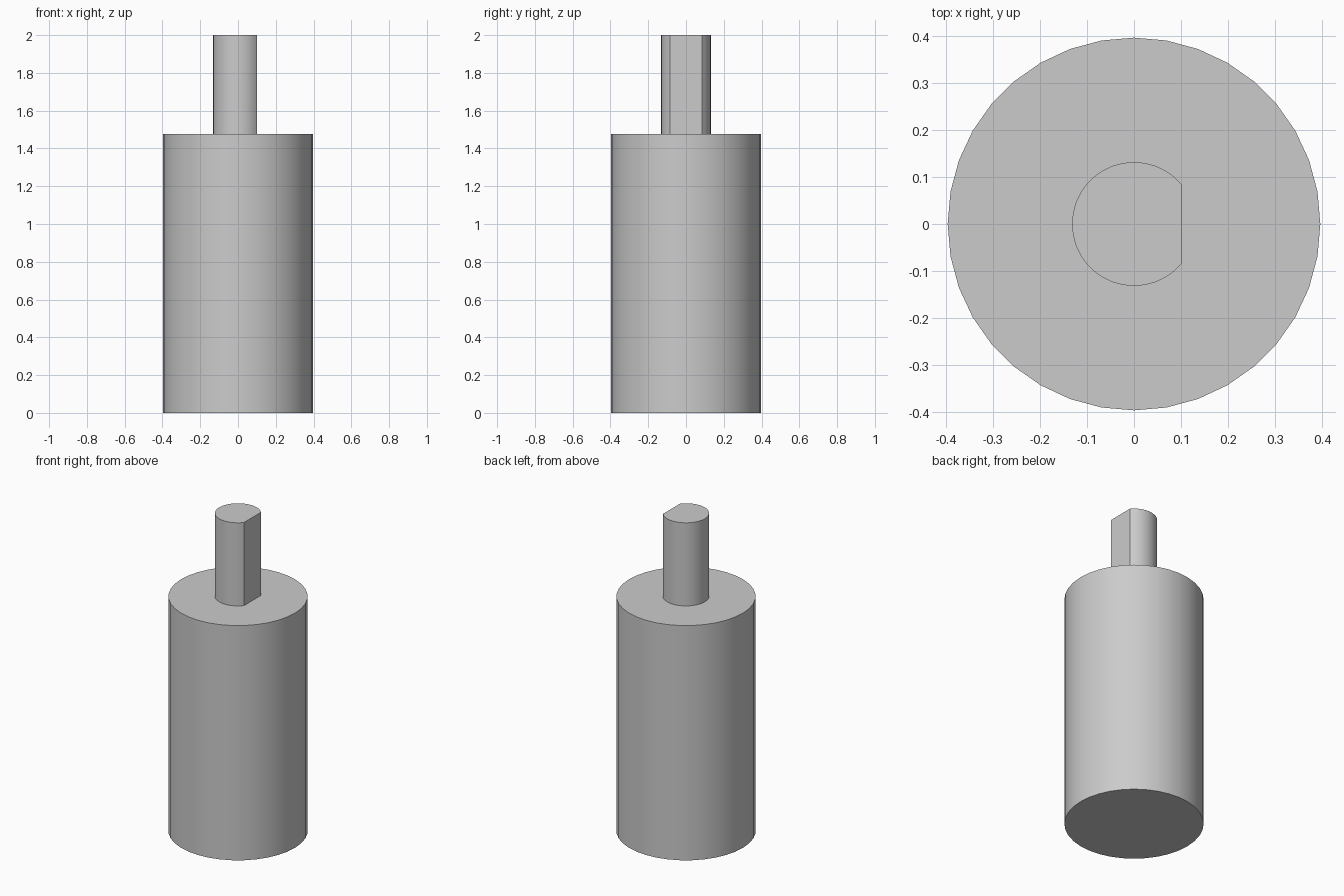
import bpy
import bmesh
from math import radians, cos, sin

cube = bpy.data.objects.get("Cube")
if cube:
    bpy.data.objects.remove(cube, do_unlink=True)

BODY_RADIUS, BODY_TOP = 0.397, 1.477
SHAFT_RADIUS, SHAFT_TOP = 0.132, 2.0
STEP = 10  # degrees per facet

grey = bpy.data.materials.new("plain grey")
grey.use_nodes = True
colour = (0.6, 0.6, 0.6, 1)
grey.diffuse_color = colour
grey.node_tree.nodes["Principled BSDF"].inputs["Base Color"].default_value = colour


def arc(radius, start, end):
    """Points on a circle, one every STEP degrees."""
    return [(radius * cos(radians(a)), radius * sin(radians(a)))
            for a in range(start, end, STEP)]


def extrude_profile(name, outline, bottom, top):
    """Closed prism raised from a flat outline, with smooth sides."""
    bm = bmesh.new()
    base = bm.faces.new([bm.verts.new((x, y, bottom)) for x, y in outline])
    raised = bmesh.ops.extrude_face_region(bm, geom=[base], use_keep_orig=True)
    verts = [g for g in raised["geom"] if isinstance(g, bmesh.types.BMVert)]
    bmesh.ops.translate(bm, verts=verts, vec=(0, 0, top - bottom))
    bmesh.ops.recalc_face_normals(bm, faces=bm.faces)
    mesh = bpy.data.meshes.new(name)
    bm.to_mesh(mesh)
    bm.free()
    mesh.materials.append(grey)
    obj = bpy.data.objects.new(name, mesh)
    bpy.context.collection.objects.link(obj)
    bpy.ops.object.select_all(action='DESELECT')
    obj.select_set(True)
    bpy.context.view_layer.objects.active = obj
    bpy.ops.object.shade_smooth_by_angle(angle=radians(30))
    return obj


# Main cylinder
extrude_profile("motor_body", arc(BODY_RADIUS, 0, 360), 0, BODY_TOP)

# Output shaft: the missing arc leaves a flat on the +x side
extrude_profile("d_shaft", arc(SHAFT_RADIUS, 40, 321), BODY_TOP, SHAFT_TOP)
